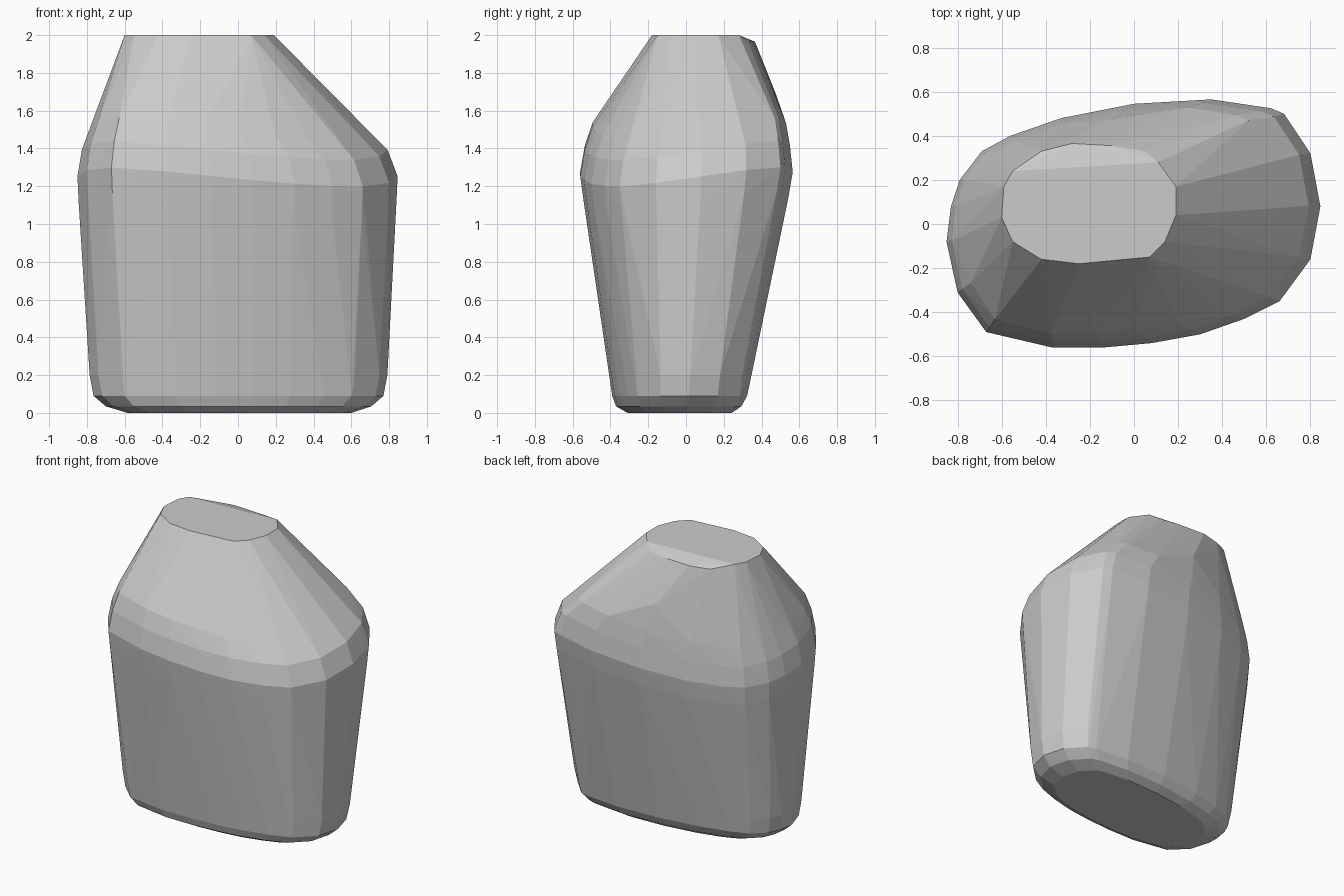
import bpy, bmesh

if "Cube" in bpy.data.objects:
    bpy.data.objects.remove(bpy.data.objects["Cube"])

# widest outline of the stone, seen from above
belt = [(-.85, -.08), (-.83, .08), (-.79, .2), (-.69, .33), (-.56, .4), (-.33, .48),
        (0, .545), (.35, .565), (.62, .525), (.68, .5), (.8, .32), (.845, .08),
        (.8, -.16), (.66, -.35), (.5, -.43), (.3, -.5), (.08, -.54), (-.14, -.56),
        (-.37, -.56), (-.67, -.49), (-.8, -.31)]

# flat top and its slightly lower chipped rim
top = [(-.55, .24), (-.59, .17), (-.6, .03), (-.55, -.08), (-.42, -.16), (-.25, -.18),
       (.07, -.15), (.14, -.08), (.19, .04), (.19, .17), (.11, .28)]
rim = [(.22, .05), (.22, .18), (.15, .26), (.05, .33), (-.1, .355), (-.28, .365),
       (-.42, .33), (-.52, .26), (-.605, .15), (-.605, .03)]

points = [(x, y, 2.0) for x, y in top] + [(x, y, 1.965) for x, y in rim]


def ring(sx, sy, cx, cy, height):
    """Scaled copy of the belt at a height that may vary along the outline."""
    for x, y in belt:
        points.append((x * sx + cx, y * sy + cy, height(x, y)))


def crease(x, y):
    return 1.24 + .18 * x * y


ring(1, 1, 0, 0, crease)                                          # belt
ring(.955, .965, -.015, .005, lambda x, y: crease(x, y) + .14)    # shoulder
ring(.85, .91, -.06, .015, lambda x, y: crease(x, y) + .26)       # upper shoulder
ring(.993, .965, 0, -.002, lambda x, y: crease(x, y) - .13)       # below belt
ring(.93, .655, .005, -.03, lambda x, y: .2)                      # foot
ring(.905, .635, .005, -.035, lambda x, y: .09)
ring(.83, .59, .005, -.04, lambda x, y: .035)
ring(.70, .49, .01, -.035, lambda x, y: 0)                        # flat base
points += [(-.1, .475, 1.69), (.1, .47, 1.68)]                    # back swell

bm = bmesh.new()
for p in points:
    bm.verts.new(p)
hull = bmesh.ops.convex_hull(bm, input=bm.verts[:])
loose = {g for g in hull["geom_interior"] + hull["geom_unused"]
         if isinstance(g, bmesh.types.BMVert)}
bmesh.ops.delete(bm, geom=list(loose), context='VERTS')
bmesh.ops.recalc_face_normals(bm, faces=bm.faces[:])

mesh = bpy.data.meshes.new("stone")
bm.to_mesh(mesh)
bm.free()
stone = bpy.data.objects.new("stone", mesh)
bpy.context.collection.objects.link(stone)
